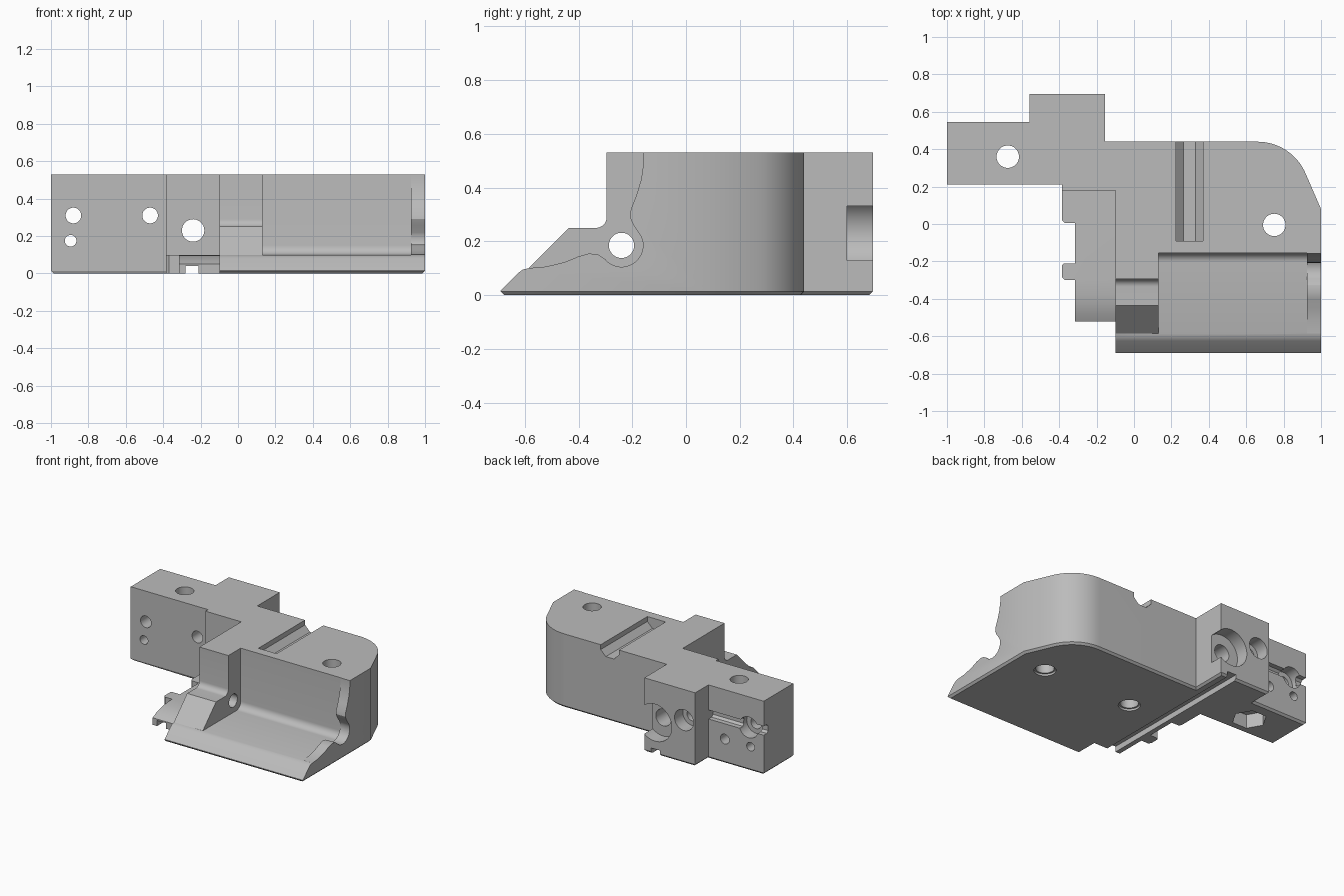
import bpy, bmesh
from math import sin, cos, radians, pi
from mathutils import Vector, Matrix

cube = bpy.data.objects.get("Cube")
if cube:
    bpy.data.objects.remove(cube, do_unlink=True)

grey = bpy.data.materials.new("plain_grey")
grey.use_nodes = True
grey.diffuse_color = (0.5, 0.5, 0.5, 1)
grey.node_tree.nodes["Principled BSDF"].inputs["Base Color"].default_value = (0.5, 0.5, 0.5, 1)

HEIGHT = 0.53


def arc(cx, cy, r, start, end, steps=12):
    angles = [radians(start + (end - start) * i / steps) for i in range(steps + 1)]
    return [(cx + r * cos(a), cy + r * sin(a)) for a in angles]


def prism(name, points, axis, lo, hi, chamfer=None):
    """Extrude a 2D profile along an axis: x uses (y, z), y uses (x, z), z uses (x, y)."""
    place = {"x": lambda a, b, t: (t, a, b),
             "y": lambda a, b, t: (a, t, b),
             "z": lambda a, b, t: (a, b, t)}[axis]
    bm = bmesh.new()
    face = bm.faces.new([bm.verts.new(place(a, b, lo)) for a, b in points])
    out = bmesh.ops.extrude_face_region(bm, geom=[face])
    top = [v for v in out["geom"] if isinstance(v, bmesh.types.BMVert)]
    bmesh.ops.translate(bm, verts=top, vec=Vector(place(0, 0, hi - lo)))
    bmesh.ops.recalc_face_normals(bm, faces=bm.faces)
    if chamfer:
        edges = []
        for e in bm.edges:
            mid = (e.verts[0].co + e.verts[1].co) / 2
            inner = mid.x < -0.05 and mid.y < 0.2
            if all(v.co.z < 0.001 for v in e.verts) and not inner:
                edges.append(e)
        bmesh.ops.bevel(bm, geom=edges, offset=chamfer, segments=1, affect="EDGES")
    mesh = bpy.data.meshes.new(name)
    bm.to_mesh(mesh)
    bm.free()
    mesh.materials.append(grey)
    obj = bpy.data.objects.new(name, mesh)
    bpy.context.collection.objects.link(obj)
    return obj


def cut(target, points, axis, lo, hi):
    tool = prism("cutter", points, axis, lo, hi)
    mod = target.modifiers.new("cut", "BOOLEAN")
    mod.operation = "DIFFERENCE"
    mod.solver = "EXACT"
    mod.object = tool
    bpy.ops.object.select_all(action="DESELECT")
    bpy.context.view_layer.objects.active = target
    target.select_set(True)
    bpy.ops.object.modifier_apply(modifier=mod.name)
    bpy.data.objects.remove(tool, do_unlink=True)


def bore(target, a, b, r, axis, lo, hi, sides=40):
    ring = arc(a, b, r, 0, 360, sides)[:-1]
    cut(target, ring, axis, lo, hi)


# Full-height body with rounded back corner and stepped side arm
outline = [(-1, 0.21), (-0.385, 0.21), (-0.385, 0.18), (-0.1, 0.18), (-0.1, -0.69),
           (1, -0.69), (1, 0.08)]
outline += arc(0.66, 0.16, 0.28, 23, 90, 16)
outline += [(-0.155, 0.44), (-0.155, 0.695), (-0.56, 0.695), (-0.56, 0.545), (-1, 0.545)]
body = prism("body", outline, "z", 0, HEIGHT, chamfer=0.014)

# Sloped front with ledge and lip
slope = [(-0.8, 0.015), (-0.692, 0.015), (-0.625, 0.082), (-0.607, 0.095), (-0.585, 0.1),
         (-0.435, 0.25)]
slope += arc(-0.335, 0.29, 0.04, 270, 360, 8) + [(-0.295, 0.7), (-0.8, 0.7)]
cut(body, slope, "x", -0.2, 1.2)

# Curved end wall with a round shaft notch
end = [(-0.8, 0.1), (-0.59, 0.1), (-0.52, 0.106), (-0.45, 0.123), (-0.4, 0.144),
       (-0.36, 0.155), (-0.325, 0.15), (-0.3, 0.133)]
end += arc(-0.24, 0.185, 0.08, 230, 385, 18)
end += [(-0.195, 0.26), (-0.209, 0.29), (-0.205, 0.32), (-0.185, 0.37),
        (-0.167, 0.43), (-0.158, 0.49), (-0.155, 0.7), (-0.8, 0.7)]
cut(body, end, "x", 0.5, 1.2)

# Main cradle with filleted rear corner
cradle = [(-0.8, 0.1)] + arc(-0.205, 0.15, 0.05, 270, 360, 8) + [(-0.155, 0.7), (-0.8, 0.7)]
cut(body, cradle, "x", 0.13, 0.925)

# Shaft hole through the cradle wall
bore(body, -0.24, 0.185, 0.047, "x", -0.2, 0.2)

# Slot in the top face
slot = [(0.225, 0.6), (0.225, 0.495), (0.265, 0.455), (0.33, 0.455), (0.37, 0.495), (0.37, 0.6)]
cut(body, slot, "y", -0.09, 0.6)

# Vertical screw holes, underside countersinks and nut pocket
bore(body, 0.75, -0.005, 0.06, "z", -0.1, 0.7)
bore(body, 0.04, 0.0, 0.06, "z", -0.1, 0.3)
for x in (0.75, 0.04):
    bore(body, x, -0.005 if x > 0.5 else 0.0, 0.072, "z", -0.1, 0.015)
bore(body, -0.675, 0.36, 0.06, "z", -0.1, 0.7)
bore(body, -0.675, 0.36, 0.115, "z", -0.1, 0.1, sides=6)

# Holes along the depth: x, z, radius, start
for x, z, r, start in ((-0.24, 0.23, 0.06, 0.0), (-0.47, 0.31, 0.042, 0.0),
                       (-0.88, 0.31, 0.042, 0.0), (-0.895, 0.175, 0.031, 0.0),
                       (-0.69, 0.175, 0.035, 0.4)):
    bore(body, x, z, r, "y", start, 0.9)

# Counterbores in the back faces
for x, z, r, start in ((-0.24, 0.23, 0.133, 0.6), (-0.47, 0.31, 0.075, 0.6),
                       (-0.88, 0.31, 0.075, 0.46)):
    bore(body, x, z, r, "y", start, 0.9)

# Wire channel along the back of the arm
channel = [(0.7, 0.35), (0.51, 0.35), (0.495, 0.335), (0.495, 0.3), (0.51, 0.285), (0.7, 0.285)]
cut(body, channel, "x", -1.2, -0.561)

# Low side flange with tabs and a drooping front
tabs = [(-0.1, 0.18), (-0.385, 0.18), (-0.385, 0.02), (-0.37, 0.005), (-0.315, 0.005),
        (-0.315, -0.21), (-0.375, -0.21), (-0.385, -0.22), (-0.385, -0.285), (-0.37, -0.3),
        (-0.315, -0.3), (-0.315, -0.52), (-0.1, -0.52)]
flange = prism("side_flange", tabs, "z", 0, 0.1)
droop = [(-0.3, 0.1), (-0.38, 0.095), (-0.43, 0.086), (-0.48, 0.07), (-0.53, 0.045),
         (-0.6, 0.045), (-0.6, 0.2), (-0.3, 0.2)]
cut(flange, droop, "x", -0.5, 0.1)

# Guide groove running under both parts
groove = [(-0.28, -0.1), (-0.28, 0.04), (-0.21, 0.04), (-0.21, -0.1)]
for part in (body, flange):
    cut(part, groove, "y", -0.9, 0.9)

# Smooth rounded surfaces, keep machined edges sharp
bpy.ops.object.select_all(action="DESELECT")
for part in (body, flange):
    part.select_set(True)
bpy.context.view_layer.objects.active = body
bpy.ops.object.shade_smooth_by_angle(angle=radians(25))
